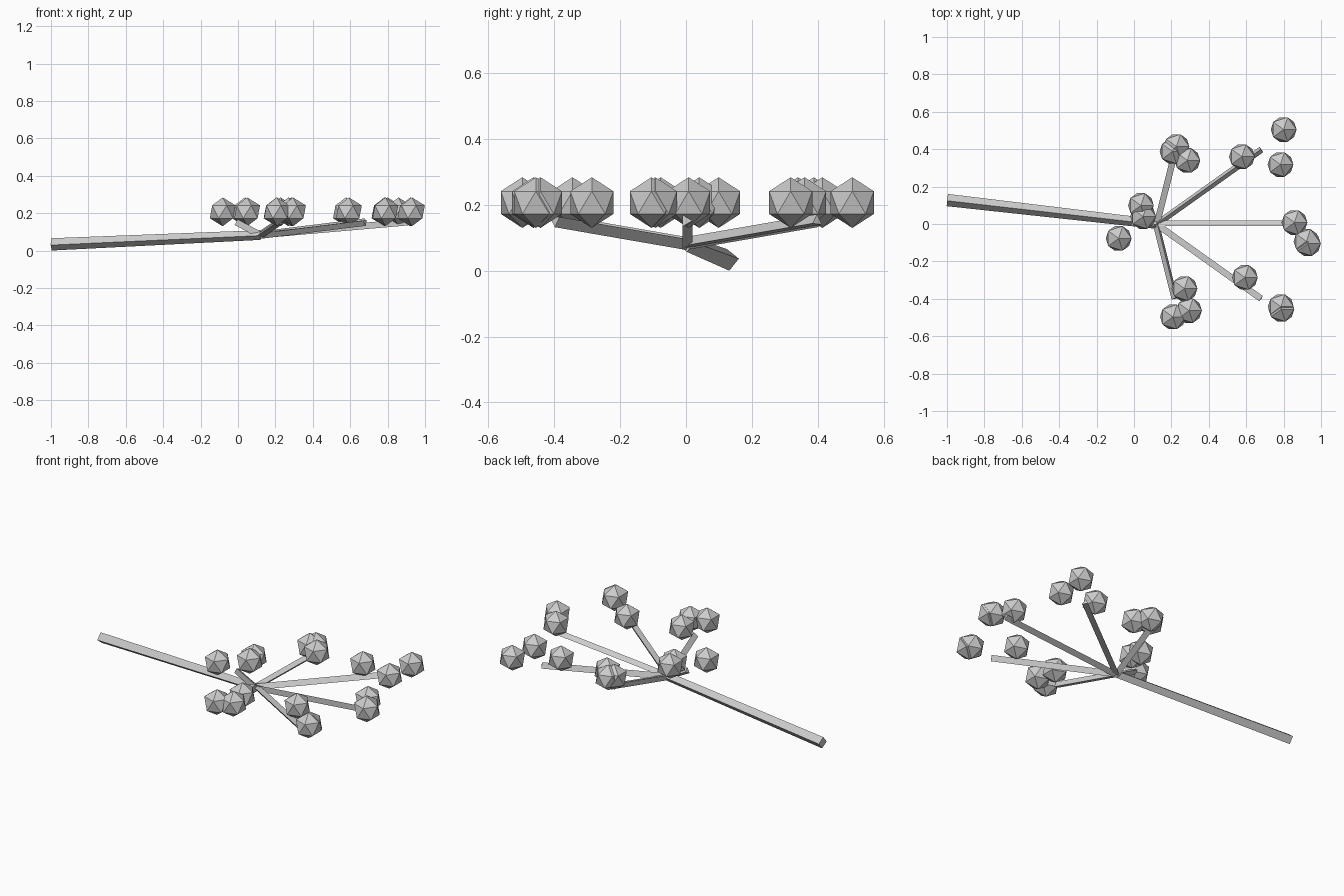
import bpy, bmesh, math
from mathutils import Vector

if "Cube" in bpy.data.objects:
    bpy.data.objects.remove(bpy.data.objects["Cube"])

grey = bpy.data.materials.new("plain_grey")
grey.diffuse_color = (0.6, 0.6, 0.6, 1)
grey.use_nodes = True
grey.node_tree.nodes["Principled BSDF"].inputs["Base Color"].default_value = grey.diffuse_color


def finish(bm, name):
    mesh = bpy.data.meshes.new(name)
    bm.to_mesh(mesh)
    bm.free()
    mesh.materials.append(grey)
    bpy.context.collection.objects.link(bpy.data.objects.new(name, mesh))


def rod(name, a, b, sides, r1, r2):
    """Straight prism with few sides from a to b; first corner on local +y."""
    a, b = Vector(a), Vector(b)
    turn = Vector((0, 0, 1)).rotation_difference(b - a)
    bm = bmesh.new()
    rings = []
    for centre, r in ((a, r1), (b, r2)):
        ring = []
        for i in range(sides):
            t = math.pi / 2 + math.tau * i / sides
            ring.append(bm.verts.new(centre + turn @ Vector((r * math.cos(t), r * math.sin(t), 0))))
        rings.append(ring)
    lo, hi = rings
    bm.faces.new(lo[::-1])
    bm.faces.new(hi)
    for i in range(sides):
        j = (i + 1) % sides
        bm.faces.new((lo[i], lo[j], hi[j], hi[i]))
    finish(bm, name)


# Main stem
hub = (0.12, 0, 0.083)
rod("stem", (-0.998, 0.128, 0.033), hub, 4, 0.033, 0.026)

# Six branches, tips on a hexagon
for k in range(6):
    t = math.radians(60 * k)
    tip = (0.45 + 0.46 * math.cos(t), 0.46 * math.sin(t), 0.152)
    rod(f"branch_{k + 1}", hub, tip, 3, 0.02, 0.02)

# Flower buds, three around each branch tip
buds = [(0.858, 0.008), (0.93, -0.105), (0.922, -0.093),
        (0.577, 0.36), (0.80, 0.505), (0.783, 0.318),
        (0.227, 0.414), (0.206, 0.388), (0.285, 0.34),
        (0.037, 0.099), (0.049, 0.04), (-0.082, -0.077),
        (0.27, -0.345), (0.208, -0.497), (0.294, -0.463),
        (0.593, -0.286), (0.785, -0.442), (0.788, -0.456)]
for n, (x, y) in enumerate(buds):
    bm = bmesh.new()
    bmesh.ops.create_icosphere(bm, subdivisions=1, radius=0.077)
    bmesh.ops.translate(bm, verts=bm.verts, vec=(x, y, 0.207))
    finish(bm, f"bud_{n + 1}")
